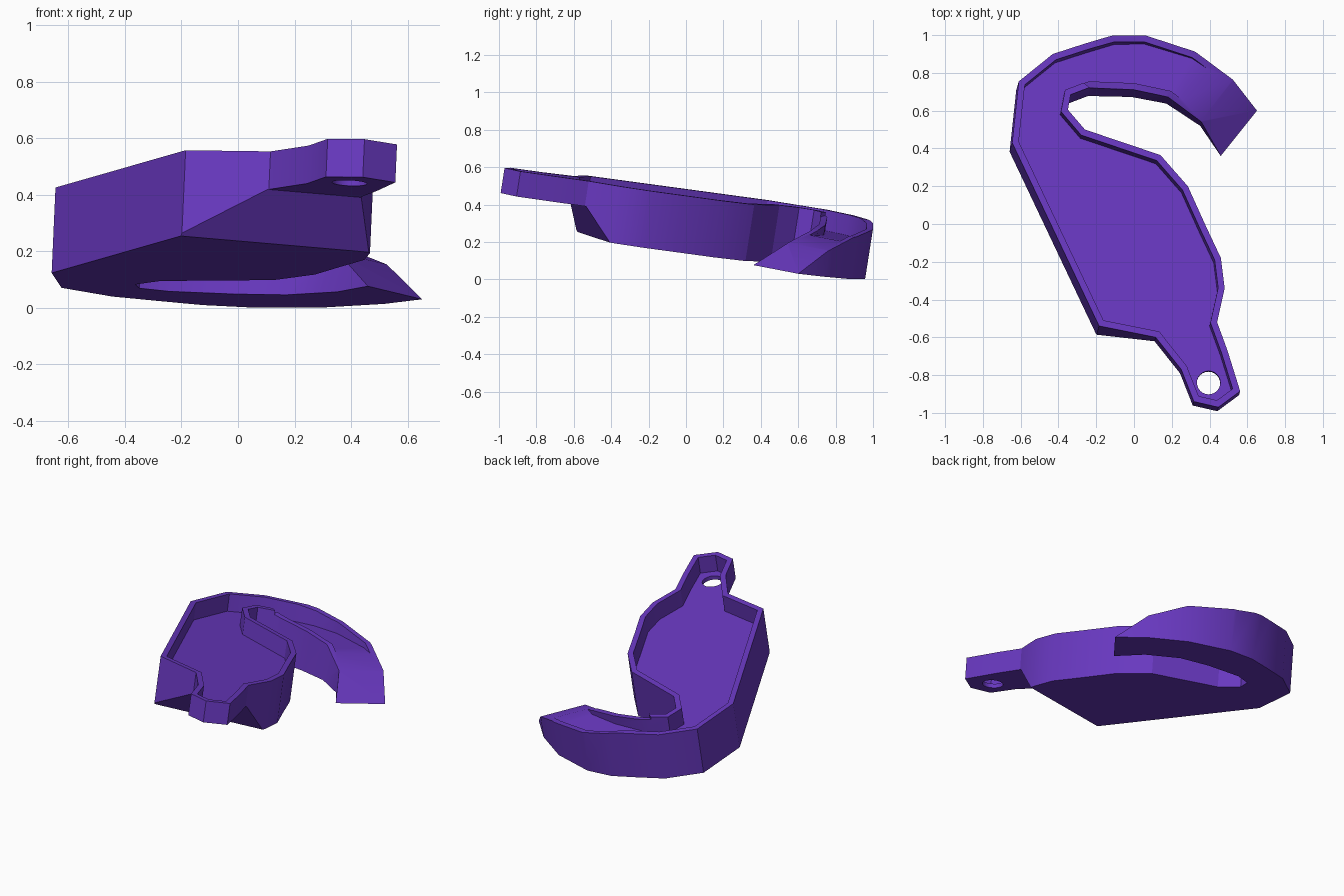
import bpy, bmesh, math
from mathutils import Vector

cube = bpy.data.objects.get("Cube")
if cube:
    bpy.data.objects.remove(cube, do_unlink=True)

purple = bpy.data.materials.new("purple plastic")
purple.use_nodes = True
COLOR = (0.14, 0.04, 0.53, 1)
purple.diffuse_color = COLOR
purple.node_tree.nodes["Principled BSDF"].inputs["Base Color"].default_value = COLOR

# Tilted top plane; depth runs down along its normal
SLOPE_X, SLOPE_Y, TOP = -0.045, -0.157, 0.464
NORMAL = Vector((-SLOPE_X, -SLOPE_Y, 1)).normalized()
THICK, FLOOR, TAB = 0.306, 0.11, 0.136


def place(x, y, depth):
    return Vector((x, y, TOP + SLOPE_X * x + SLOPE_Y * y)) - NORMAL * depth


def solid(name, ring_a, ring_b):
    """Closed prism between two matching rings of points."""
    bm = bmesh.new()
    a = [bm.verts.new(p) for p in ring_a]
    b = [bm.verts.new(p) for p in ring_b]
    bm.faces.new(a)
    bm.faces.new(b[::-1])
    n = len(a)
    for i in range(n):
        j = (i + 1) % n
        bm.faces.new((a[j], a[i], b[i], b[j]))
    bmesh.ops.recalc_face_normals(bm, faces=bm.faces)
    mesh = bpy.data.meshes.new(name)
    bm.to_mesh(mesh)
    bm.free()
    mesh.materials.append(purple)
    obj = bpy.data.objects.new(name, mesh)
    bpy.context.collection.objects.link(obj)
    return obj


def plate(name, outline, d0, d1):
    return solid(name, [place(x, y, d0) for x, y in outline],
                 [place(x, y, d1) for x, y in outline])


def sweep(name, profile, along, across, start, end):
    """Extrude an (across, depth) profile in the along direction."""
    rings = [[place(along[0] * s + across[0] * t, along[1] * s + across[1] * t, d)
              for t, d in profile] for s in (start, end)]
    return solid(name, *rings)


def inset(points, width):
    """Mitred inward offset of a clockwise outline."""
    result = []
    for i, p in enumerate(points):
        p = Vector(p)
        e0 = (p - Vector(points[i - 1])).normalized()
        e1 = (Vector(points[(i + 1) % len(points)]) - p).normalized()
        n0, n1 = Vector((e0.y, -e0.x)), Vector((e1.y, -e1.x))
        q = p + (n0 + n1) * width / (1 + n0.dot(n1))
        result.append((q.x, q.y))
    return result


def cut(obj, cutter):
    cutter.hide_render = True
    mod = obj.modifiers.new("cut", 'BOOLEAN')
    mod.operation, mod.solver, mod.object = 'DIFFERENCE', 'EXACT', cutter
    bpy.context.view_layer.objects.active = obj
    bpy.ops.object.modifier_apply(modifier=mod.name)
    bpy.data.objects.remove(cutter, do_unlink=True)


# Outline: outer hook, inner hook, right side of body, tab
OUTLINE = [
    (-.645, .43), (-.61, .755), (-.43, .9), (-.26, .955), (-.11, 1), (.06, 1.005),
    (.325, .925), (.53, .79), (.665, .647),
    (.473, .407), (.364, .567), (.185, .685), (0, .72), (-.23, .725),
    (-.335, .685), (-.35, .605), (-.26, .5),
    (.14, .365), (.285, .2), (.38, -.01), (.46, -.18), (.48, -.34), (.44, -.52),
    (.495, -.67), (.562, -.885), (.447, -.97), (.317, -.94), (.25, -.77),
    (.115, -.6), (-.185, -.54)]

body = plate("hook_tray", OUTLINE, 0, THICK)

# Recessed tray
cut(body, plate("recess_cutter", inset(OUTLINE, 0.034), -0.1, FLOOR))

# Sloping top of the hook, ending in a sharp edge
ramp = [(-.75, 0), (-.6, .035), (-.3, .08), (-.075, .165), (.112, .304), (.3, .45),
        (.3, -.2), (-.75, -.2)]
cut(body, sweep("ramp_cutter", ramp, (.624, .78), (.78, -.624), .418, 1.4))

# Thin tab with a slanted step underneath
step = [(-.468, THICK), (-.608, TAB), (-1.4, TAB), (-1.4, .5), (-.308, .5)]
cut(body, sweep("step_cutter", step, (.967, .253), (-.253, .967), -1, 1))

# Round hole in the tab
circle = [(.4 + .062 * math.cos(k * math.tau / 24), -.823 + .062 * math.sin(k * math.tau / 24))
          for k in range(24)]
cut(body, plate("hole_cutter", circle, .05, .25))

# Smooth gentle bends, keep hard edges
bpy.ops.object.select_all(action='DESELECT')
body.select_set(True)
bpy.context.view_layer.objects.active = body
bpy.ops.object.shade_smooth_by_angle(angle=math.radians(30))
